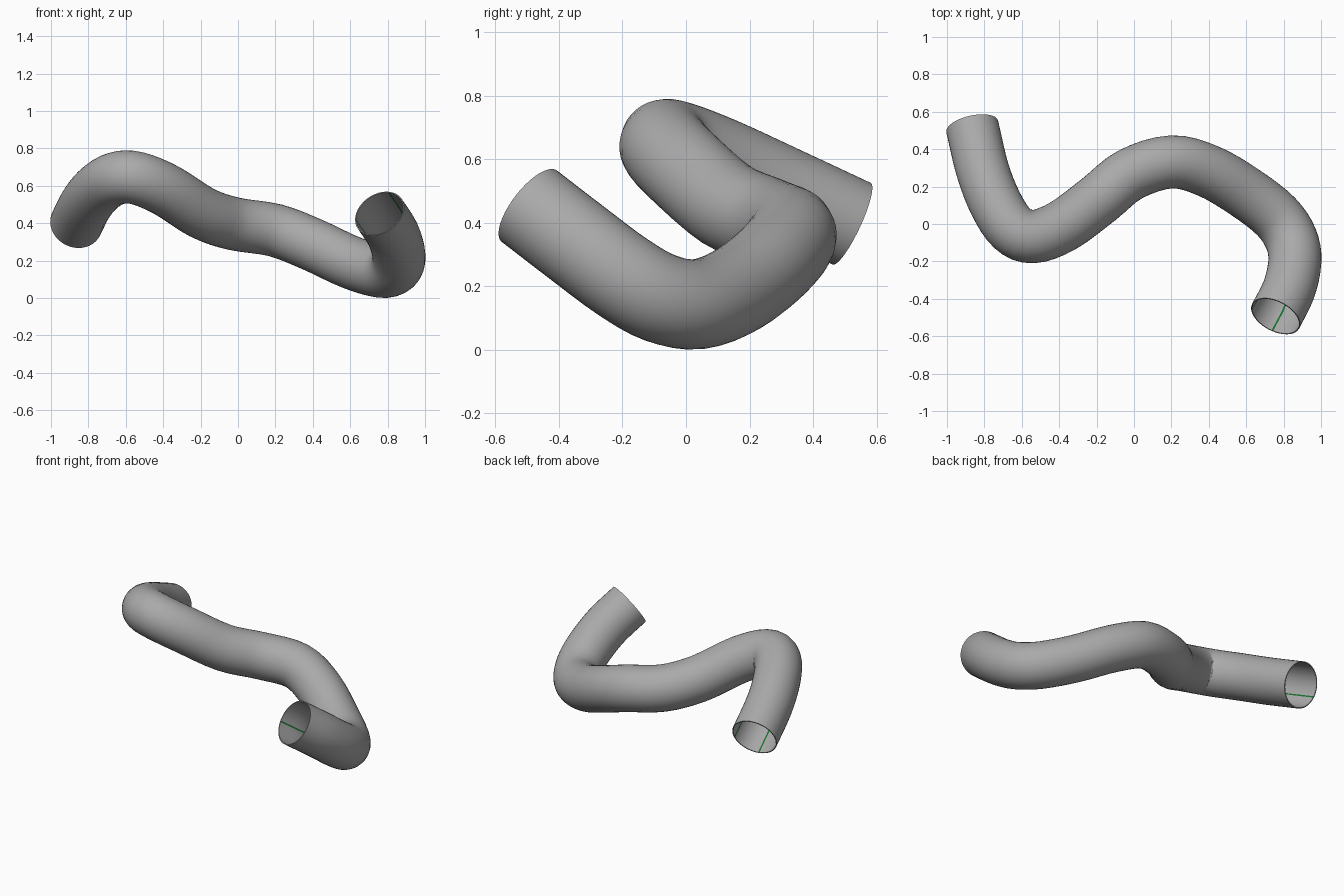
import bpy, bmesh, math
from mathutils import Vector

if "Cube" in bpy.data.objects:
    bpy.data.objects.remove(bpy.data.objects["Cube"])

R = 0.142
WALL = 0.006

# centreline of the hose, from back end to front end
PATH = [Vector(p) for p in (
    (-0.865, 0.521, 0.397), (-0.81, 0.29, 0.505), (-0.74, 0.11, 0.588),
    (-0.65, -0.025, 0.64), (-0.54, -0.068, 0.641), (-0.38, -0.01, 0.575),
    (-0.19, 0.13, 0.455), (-0.02, 0.265, 0.397), (0.2, 0.332, 0.362),
    (0.4, 0.282, 0.285), (0.6, 0.165, 0.192), (0.76, 0.04, 0.144),
    (0.84, -0.08, 0.163), (0.86, -0.2, 0.23), (0.828, -0.35, 0.342),
    (0.757, -0.493, 0.452))]


def smooth_path(pts, steps=4):
    ext = [2 * pts[0] - pts[1]] + pts + [2 * pts[-1] - pts[-2]]
    out = []
    for a, b, c, d in zip(ext, ext[1:], ext[2:], ext[3:]):
        for k in range(steps):
            t = k / steps
            out.append(0.5 * (2 * b + (c - a) * t + (2 * a - 5 * b + 4 * c - d) * t * t
                              + (3 * b - a - 3 * c + d) * t ** 3))
    return out + [pts[-1].copy()]


def frames(pts, start):
    # transported frames, so stripes run along the hose without twisting
    u, out = start, []
    for i, p in enumerate(pts):
        t = (pts[min(i + 1, len(pts) - 1)] - pts[max(i - 1, 0)]).normalized()
        u = (u - t * u.dot(t)).normalized()
        out.append((p, u, t.cross(u)))
    return out


def sweep(name, rings, profile, closed, colour):
    bm = bmesh.new()
    rows = [[bm.verts.new(p + u * x + v * y) for x, y in profile] for p, u, v in rings]
    n = len(profile)
    for r, s in zip(rows, rows[1:]):
        for j in range(n if closed else n - 1):
            k = (j + 1) % n
            bm.faces.new((r[j], r[k], s[k], s[j]))
    me = bpy.data.meshes.new(name)
    bm.to_mesh(me)
    bm.free()
    ob = bpy.data.objects.new(name, me)
    bpy.context.collection.objects.link(ob)
    for f in me.polygons:
        f.use_smooth = True
    me.materials.append(colour)
    return ob


def material(name, rgb):
    m = bpy.data.materials.new(name)
    m.diffuse_color = (*rgb, 1)
    m.use_nodes = True
    m.node_tree.nodes["Principled BSDF"].inputs["Base Color"].default_value = m.diffuse_color
    return m


def arc(r, a0, a1, n):
    return [(r * math.cos(a0 + (a1 - a0) * i / n), r * math.sin(a0 + (a1 - a0) * i / n))
            for i in range(n + 1)]


rubber = material("rubber_grey", (0.4, 0.4, 0.4))
green = material("stripe_green", (0.01, 0.17, 0.03))

# frame starts at the front end, near the top of the rim
rings = frames(smooth_path(PATH)[::-1], Vector((0.045, 0.085, 0.105)))

# hose wall: outer skin, rim and inner skin as a closed shell
hose = sweep("hose", rings, arc(R, 0, math.tau, 40)[:-1], True, rubber)
shell = hose.modifiers.new("wall", 'SOLIDIFY')
shell.thickness = WALL
shell.offset = -1
bpy.context.view_layer.objects.active = hose
hose.select_set(True)
bpy.ops.object.modifier_apply(modifier=shell.name)
bpy.ops.object.shade_smooth_by_angle(angle=math.radians(40))

# thin green stripes along the inner wall
for i, deg in enumerate((8, 90, 171, 250)):
    a = math.radians(deg)
    sweep(f"inner_stripe_{i + 1}", rings, arc(R - WALL - 0.002, a - 0.035, a + 0.035, 2),
          False, green)
